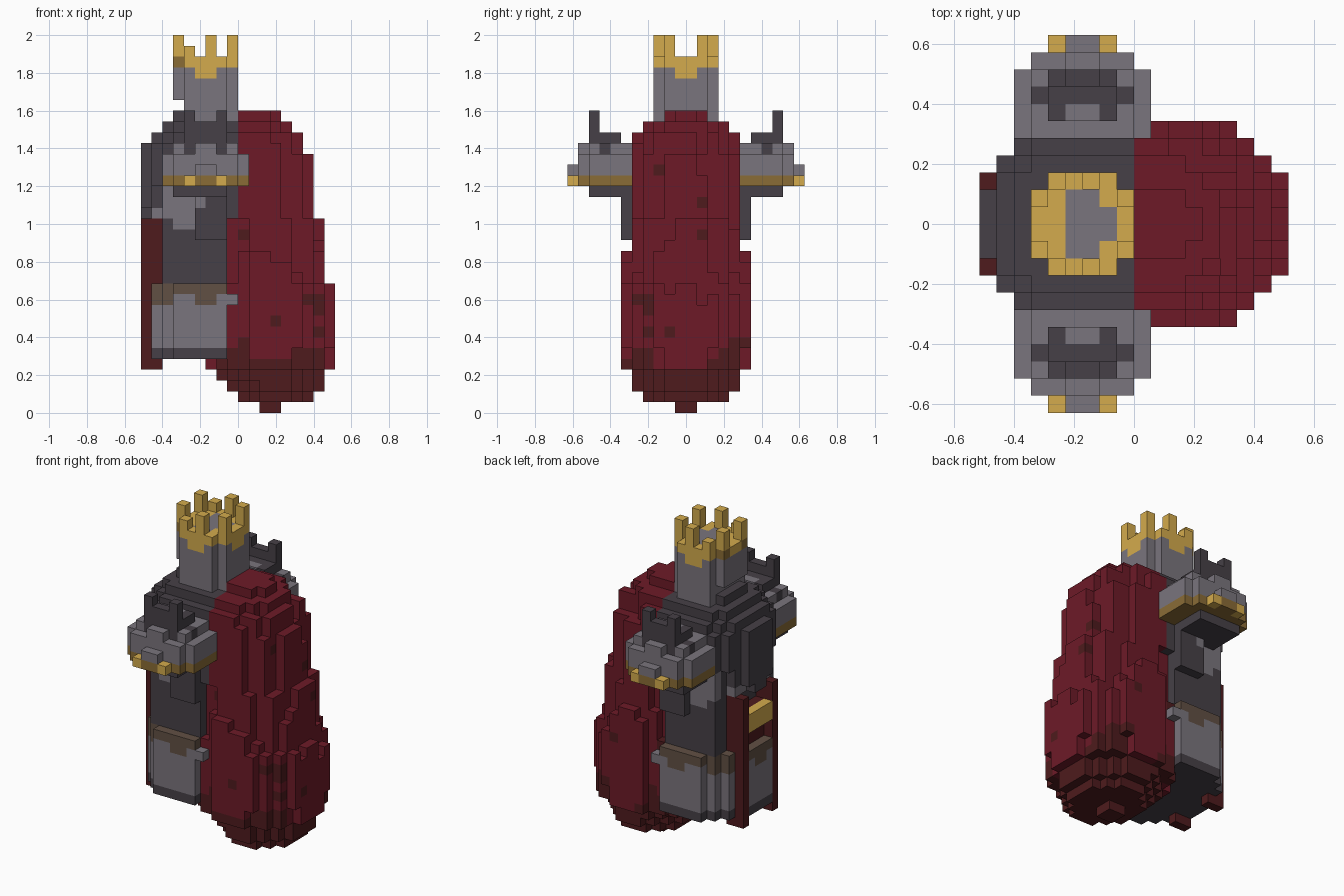
import bpy, bmesh, random

old = bpy.data.objects.get("Cube")
if old:
    bpy.data.objects.remove(old)
random.seed(4)
V = 2 / 35  # block size


def linear(c):
    c /= 255
    return c / 12.92 if c <= 0.04045 else ((c + 0.055) / 1.055) ** 2.4


PALETTE = {"red": (109, 26, 39), "hem": (78, 27, 29), "grey": (122, 117, 125),
           "dark": (70, 64, 71), "gold": (212, 171, 77),
           "old_gold": (138, 108, 54), "belt": (97, 80, 68)}
NAMES = list(PALETTE)
MATS = []
for name, rgb in PALETTE.items():
    mat = bpy.data.materials.new(name)
    mat.use_nodes = True
    col = [linear(c) for c in rgb] + [1]
    mat.diffuse_color = col
    bsdf = mat.node_tree.nodes["Principled BSDF"]
    bsdf.inputs["Base Color"].default_value = col
    bsdf.inputs["Roughness"].default_value = 0.9
    MATS.append(mat)

PARTS = {}


def box(part, color, x, y, z, mirror=False):
    """Fill whole blocks from the first to just before the last index."""
    cells = PARTS.setdefault(part, {})
    for i in range(*x):
        for j in range(*y):
            for k in range(*z):
                cells[i, j, k] = color
                if mirror:
                    cells[i, -1 - j, k] = color


def inside(i, j, x0, x1, ry, power):
    dx = abs(i + 0.5 - (x0 + x1) / 2) / ((x1 - x0) / 2 + 0.1)
    return dx ** power + (abs(j + 0.5) / (ry + 0.1)) ** power <= 1


# Crown: scalloped band with six prongs, then the head inside it
box("crown", "gold", (-5, -1), (2, 3), (32, 33), True)
box("crown", "gold", (-4, -2), (2, 3), (31, 32), True)
box("crown", "gold", (-6, -4), (-2, 2), (32, 33))
box("crown", "old_gold", (-6, -5), (1, 2), (32, 33), True)
box("crown", "gold", (-2, 0), (1, 2), (32, 33), True)
box("crown", "gold", (-1, 0), (-1, 1), (31, 33))
for px, py in ((-6, 1), (-3, 2), (-1, 1)):
    box("crown", "gold", (px, px + 1), (py, py + 1), (33, 35), True)
box("crown", "gold", (-5, -4), (2, 3), (33, 34), True)
box("head", "grey", (-5, -1), (-3, 3), (27, 32))
box("head", "grey", (-1, 0), (-2, 2), (27, 32))
box("head", "grey", (-4, -1), (-2, 2), (32, 33))
box("head", "grey", (-6, -5), (-2, 2), (29, 32))

# Shoulder pads: dark underside, gold rim, stepped plate and crenellated wall
box("shoulder_pads", "dark", (-6, -1), (5, 9), (20, 21), True)
box("shoulder_pads", "old_gold", (-7, 1), (5, 9), (21, 22), True)
box("shoulder_pads", "old_gold", (-6, 0), (9, 10), (21, 22), True)
box("shoulder_pads", "grey", (-7, 1), (5, 9), (22, 24), True)
box("shoulder_pads", "grey", (-6, 0), (9, 10), (22, 24), True)
box("shoulder_pads", "grey", (-6, 0), (5, 9), (24, 25), True)
box("shoulder_pads", "grey", (-4, -2), (9, 10), (24, 25), True)
box("shoulder_pads", "grey", (-4, -2), (6, 7), (25, 26), True)
box("shoulder_pads", "dark", (-6, 0), (7, 8), (24, 25), True)
box("shoulder_pads", "dark", (-5, -1), (7, 8), (25, 26), True)
box("shoulder_pads", "dark", (-5, -1), (8, 9), (24, 27), True)
for px in (-5, -2):
    box("shoulder_pads", "dark", (px, px + 1), (8, 9), (27, 28), True)
    box("shoulder_pads", "dark", (px, px + 1), (6, 7), (24, 26), True)
    box("shoulder_pads", "gold", (px, px + 1), (10, 11), (21, 22), True)
box("shoulder_pads", "old_gold", (-4, -2), (10, 11), (21, 22), True)
box("shoulder_pads", "grey", (-4, -2), (10, 11), (22, 23), True)

# Mantle: rounded dark upper body, tapered at the lower front, plated sides
mantle = PARTS.setdefault("mantle", {})
for k in range(18, 28):
    step = max(0, k - 24)
    ry = 5 - max(0, k - 25)
    for i in range(-9, 0):
        for j in range(-6, 6):
            y = abs(j + 0.5)
            if i == -9 and y > min(2, k - 17) or i == -8 and k < 21 and y > 3:
                continue
            if inside(i, j, -9 + step, 3 - step, ry + 0.3, 2.5):
                plate = k < 21 and -7 <= i < -4 and y > 4 or i == -8 and k == 18
                mantle[i, j, k] = "grey" if plate else "dark"

# Waist, arms and chest plates
box("arms", "dark", (-4, -1), (5, 6), (16, 21), True)
box("arms", "grey", (-4, -3), (5, 6), (19, 21), True)
box("waist", "dark", (-7, -1), (-5, 5), (12, 18))
box("waist", "grey", (-6, -4), (4, 5), (17, 18), True)

# Armoured skirt with dark hem, belt and a raised front panel
for color, z in (("dark", (5, 6)), ("grey", (6, 11)), ("belt", (11, 12))):
    box("skirt", color, (-6, -1), (-6, 6), z)
    box("skirt", color, (-7, -6), (-5, 5), z)
    box("skirt", color, (-8, -7), (-4, 4), z)
    box("skirt", color, (-9, -8), (-2, 2), z)
box("skirt", "grey", (-1, 0), (5, 6), (10, 11), True)
box("skirt", "belt", (-4, -2), (5, 6), (10, 12), True)
box("skirt", "belt", (-8, -7), (3, 4), (10, 11), True)
box("skirt", "belt", (-7, -6), (4, 5), (10, 11), True)
box("skirt", "belt", (-9, -8), (-1, 1), (10, 11))

# Front sashes and gold clasp between them
box("front_sashes", "hem", (-9, -8), (2, 3), (4, 18), True)
box("front_sashes", "hem", (-8, -7), (2, 3), (12, 18), True)
box("front_sashes", "hem", (-8, -7), (2, 3), (4, 5), True)
box("clasp", "gold", (-9, -8), (-2, 2), (14, 16))
box("clasp", "hem", (-8, -7), (-2, 2), (12, 16))

# Cloak: layers as (top level, back-and-front extent, half width)
LAYERS = ((1, 2, 4, 1), (2, 0, 7, 4), (3, -1, 8, 5), (4, -2, 8, 5),
          (12, -3, 9, 6), (15, -2, 8, 6), (18, -2, 8, 5), (24, -3, 7, 5),
          (26, -3, 6, 5), (27, -3, 5, 4), (28, -2, 4, 2))


def cloak_layer(k):
    return next(layer for layer in LAYERS if k < layer[0])


cloak = PARTS.setdefault("cloak", {})
for i in range(-3, 9):
    for j in range(-6, 6):
        y = abs(j + 0.5)
        if i < 1 and y > 5:
            continue
        fold = random.choice((0, 0, 0, 1, 2)) if y > 1 else 0
        diagonal = y > 3 and abs(i - 2.5) > 2
        hem_top = 4 + random.choice((0, 1)) + 2 * diagonal
        for k in range(28):
            if i < -1 and k >= 12 or i < 0 and k >= 18:
                continue
            level = min(k + fold, 26) if 7 < k < 26 else k
            top, x0, x1, ry = cloak_layer(level)
            if inside(i, j, x0, x1, ry, 1.7 if k < 6 else 2):
                spot = k < 23 and random.random() < 0.04
                cloak[i, j, k] = "hem" if k < hem_top or spot else "red"

# Turn the blocks into outer shells, earlier parts winning any overlap
filled = {}
for part, cells in PARTS.items():
    for cell in cells:
        filled.setdefault(cell, part)

for part, cells in PARTS.items():
    bm = bmesh.new()
    corners = {}

    def corner(p):
        if p not in corners:
            corners[p] = bm.verts.new([c * V for c in p])
        return corners[p]

    for cell, color in cells.items():
        if filled[cell] != part:
            continue
        for axis in range(3):
            a, b = (axis + 1) % 3, (axis + 2) % 3
            for side in (0, 1):
                near = list(cell)
                near[axis] += 2 * side - 1
                if tuple(near) in filled:
                    continue
                loop = []
                for da, db in ((0, 0), (1, 0), (1, 1), (0, 1)):
                    p = list(cell)
                    p[axis] += side
                    p[a] += da
                    p[b] += db
                    loop.append(corner(tuple(p)))
                face = bm.faces.new(loop if side else loop[::-1])
                face.material_index = NAMES.index(color)
    mesh = bpy.data.meshes.new(part)
    bm.to_mesh(mesh)
    bm.free()
    for mat in MATS:
        mesh.materials.append(mat)
    bpy.context.collection.objects.link(bpy.data.objects.new(part, mesh))
